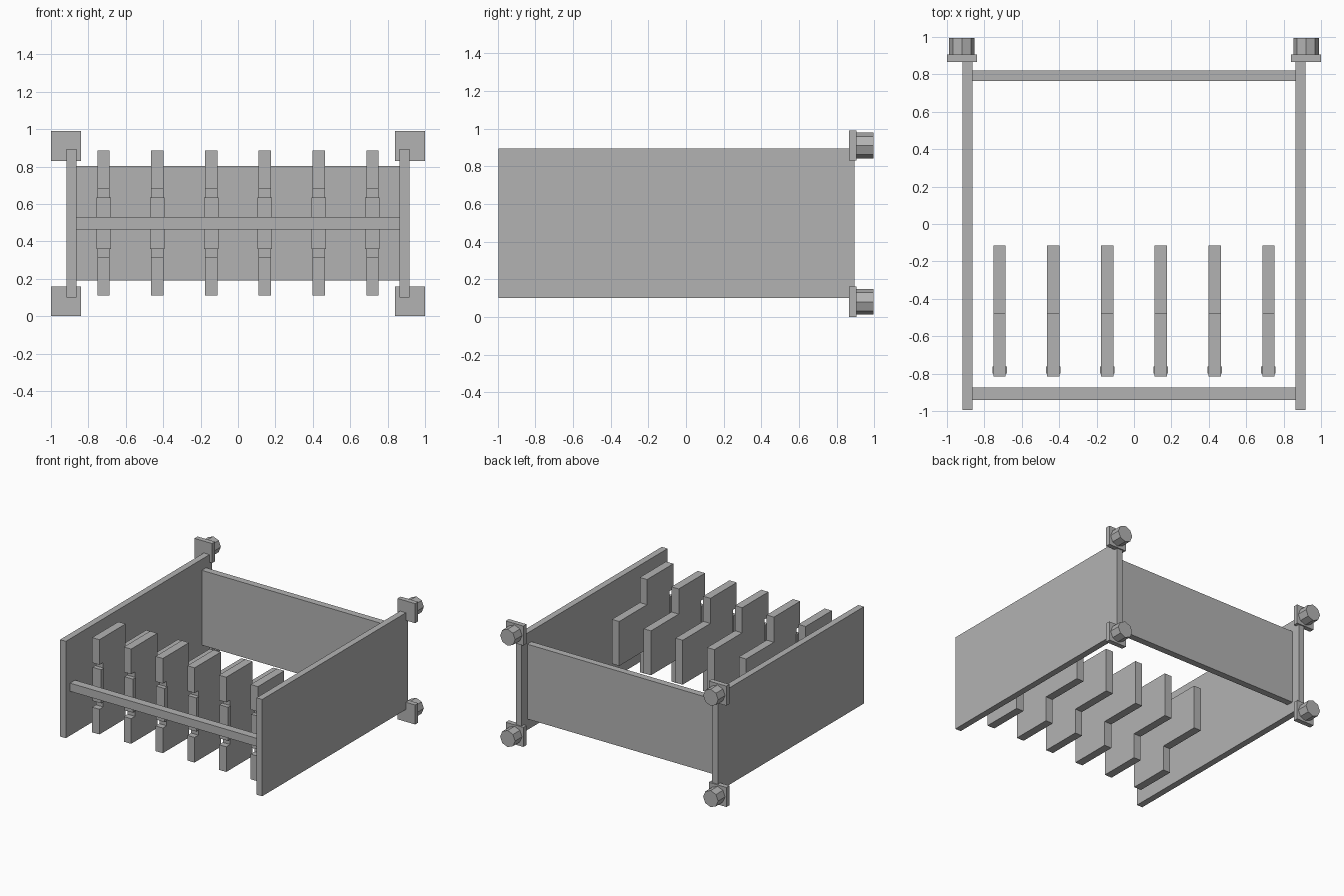
import bpy
import bmesh
from math import pi
from mathutils import Matrix, Vector

old = bpy.data.objects.get("Cube")
if old:
    bpy.data.objects.remove(old, do_unlink=True)

# One plain grey for every part
GREY = (0.45, 0.45, 0.45, 1.0)
grey = bpy.data.materials.new("plain grey")
grey.use_nodes = True
grey.diffuse_color = GREY
grey.node_tree.nodes["Principled BSDF"].inputs["Base Color"].default_value = GREY


def finish(name, bm):
    bmesh.ops.recalc_face_normals(bm, faces=bm.faces)
    mesh = bpy.data.meshes.new(name)
    bm.to_mesh(mesh)
    bm.free()
    mesh.materials.append(grey)
    obj = bpy.data.objects.new(name, mesh)
    bpy.context.collection.objects.link(obj)
    return obj


def box(name, low, high):
    low, high = Vector(low), Vector(high)
    bm = bmesh.new()
    bmesh.ops.create_cube(bm, size=1)
    place = Matrix.Translation((low + high) / 2) @ Matrix.Diagonal((high - low).to_4d())
    bm.transform(place)
    return finish(name, bm)


def plate(name, x, width, profile):
    """Extrude a y-z outline along x, centred on x."""
    bm = bmesh.new()
    face = bm.faces.new([bm.verts.new((x - width / 2, y, z)) for y, z in profile])
    side = bmesh.ops.extrude_face_region(bm, geom=[face])["geom"]
    moved = [v for v in side if isinstance(v, bmesh.types.BMVert)]
    bmesh.ops.translate(bm, verts=moved, vec=(width, 0, 0))
    return finish(name, bm)


def bolt(name, x, z):
    """Octagonal bolt head pointing backwards."""
    bm = bmesh.new()
    bmesh.ops.create_cone(bm, cap_ends=True, segments=8, radius1=0.068,
                          radius2=0.068, depth=0.09)
    # a corner of the octagon points straight up
    bm.transform(Matrix.Translation((x, 0.95, z)) @ Matrix.Rotation(pi / 2, 4, "X"))
    return finish(name, bm)


# Side panels with a mounting flange and bolt at each rear corner
for side, s in (("left", 1), ("right", -1)):
    x = 0.89 * s
    box(side + "_panel", (x - 0.026, -0.995, 0.10), (x + 0.026, 0.895, 0.893))
    for level, z in (("lower", 0.08), ("upper", 0.91)):
        c = 0.92 * s
        box(f"{side}_{level}_flange", (c - 0.08, 0.865, z - 0.08), (c + 0.08, 0.905, z + 0.08))
        bolt(f"{side}_{level}_bolt", c, z)

# Cross members
box("back_panel", (-0.865, 0.765, 0.19), (0.865, 0.82, 0.803))
box("front_bar", (-0.865, -0.94, 0.463), (0.865, -0.875, 0.53))

# Stepped fins, notched at the front around a small clip
FRONT, NOTCH, STEP, REAR = -0.815, -0.765, -0.475, -0.115
MIDDLE = 0.4975
upper = [(NOTCH, 0.182), (FRONT, 0.182), (FRONT, 0.388),
         (STEP, 0.388), (STEP, 0.182), (REAR, 0.182)]
outline = [(y, MIDDLE + h) for y, h in upper]
outline += [(y, MIDDLE - h) for y, h in reversed(upper)]
for i in range(6):
    x = (i - 2.5) * 0.2875
    plate(f"fin_{i + 1}", x, 0.066, outline)
    box(f"fin_clip_{i + 1}", (x - 0.039, -0.80, 0.36), (x + 0.039, -0.763, 0.635))
